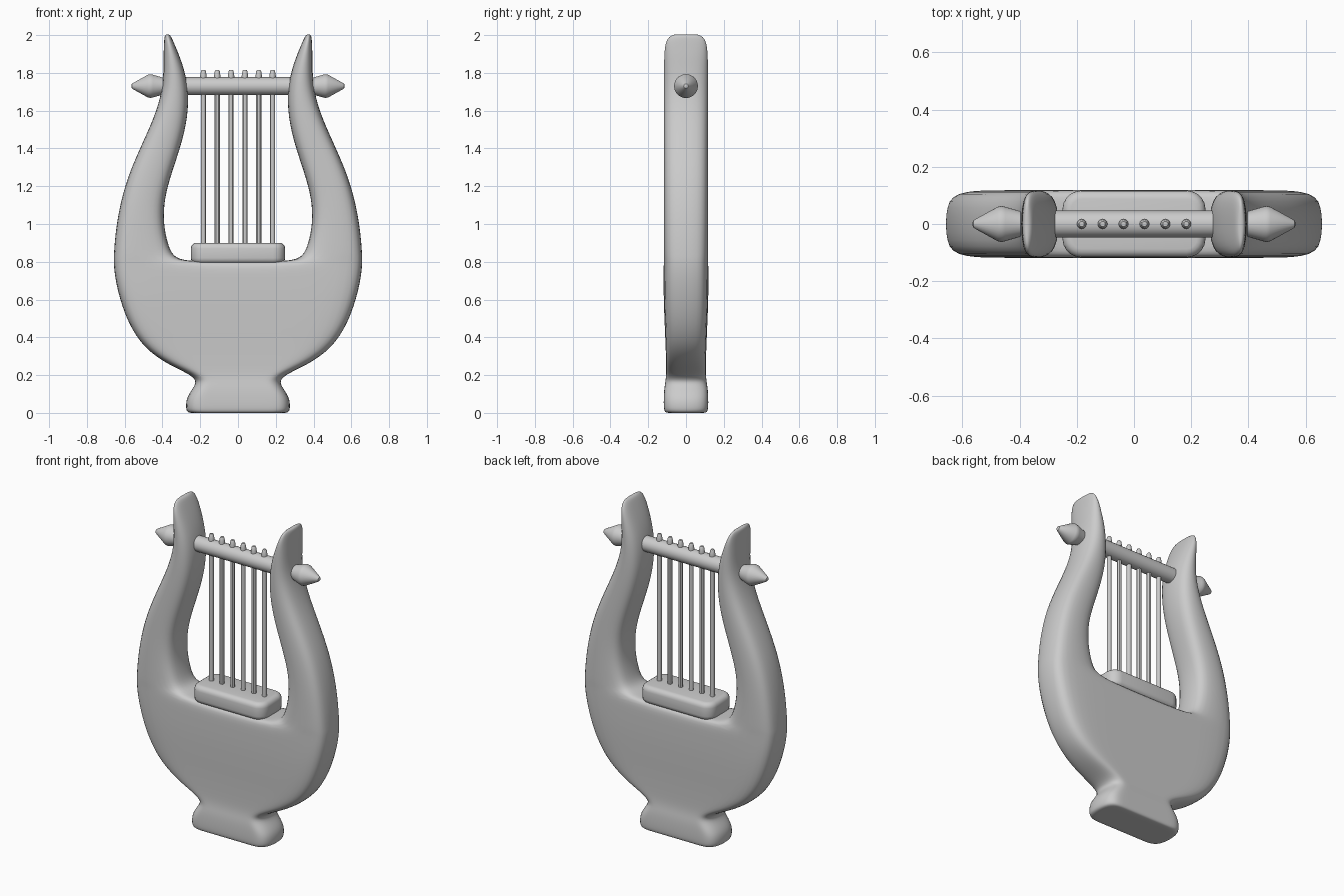
import bpy, bmesh, math
from mathutils import Matrix

if "Cube" in bpy.data.objects:
    bpy.data.objects.remove(bpy.data.objects["Cube"])


def add_object(name, bm):
    bmesh.ops.recalc_face_normals(bm, faces=bm.faces)
    mesh = bpy.data.meshes.new(name)
    bm.to_mesh(mesh)
    bm.free()
    obj = bpy.data.objects.new(name, mesh)
    bpy.context.collection.objects.link(obj)
    return obj


def smooth(obj, angle=None):
    bpy.ops.object.select_all(action='DESELECT')
    obj.select_set(True)
    bpy.context.view_layer.objects.active = obj
    if angle:
        bpy.ops.object.shade_smooth_by_angle(angle=math.radians(angle))
    else:
        bpy.ops.object.shade_smooth()


def lathe(name, profile, sides, matrix):
    """Capped rings of (radius, height), turned about z then placed."""
    bm = bmesh.new()
    rings = [[bm.verts.new((r * math.cos(k * math.tau / sides), r * math.sin(k * math.tau / sides), z))
              for k in range(sides)] for r, z in profile]
    for a, b in zip(rings, rings[1:]):
        for k in range(sides):
            n = (k + 1) % sides
            bm.faces.new((a[k], a[n], b[n], b[k]))
    bm.faces.new(rings[0])
    bm.faces.new(rings[-1])
    bm.transform(matrix)
    obj = add_object(name, bm)
    smooth(obj, 30)
    return obj


# Lyre body: half cage, mirrored and subdivided
# soundbox and foot rows: height, outer x, half depth
BODY = [(0, .235, .085), (0, .27, .112), (.025, .278, .118), (.08, .275, .118), (.13, .24, .115),
        (.17, .218, .108), (.205, .26, .105), (.245, .345, .105), (.29, .425, .106),
        (.36, .51, .108), (.47, .58, .113), (.6, .627, .118), (.72, .654, .119), (.8, .66, .119)]
# arm rows: height, outer x, inner x, half depth
ARM = [(.83, .659, .345, .119), (.9, .655, .372, .119), (1.0, .644, .393, .119),
       (1.13, .62, .39, .119), (1.27, .578, .35, .119), (1.43, .507, .295, .119),
       (1.57, .443, .264, .119), (1.7, .404, .26, .119), (1.8, .396, .278, .119),
       (1.88, .396, .305, .117), (1.94, .393, .33, .114), (1.985, .391, .35, .1),
       (2.005, .386, .362, .07)]

bm = bmesh.new()


def body_row(z, o, d):
    r = .045
    m = min(.315, o * .6)
    return [bm.verts.new((x, y, z)) for x, y in (
        (0, -d), (m, -d), (o - r, -d), (o, r - d), (o, d - r), (o - r, d), (m, d), (0, d))]


def arm_row(z, o, i, d):
    r, s = min(.045, (o - i) * .3), .045
    return [bm.verts.new((x, y, z)) for x, y in (
        (i + r, -d), (o - r, -d), (o, s - d), (o, d - s), (o - r, d), (i + r, d), (i, d - s), (i, s - d))]


rows = [body_row(*p) for p in BODY]
for a, b in zip(rows, rows[1:]):
    for k in range(7):
        bm.faces.new((a[k], a[k + 1], b[k + 1], b[k]))
f = rows[0]
for q in ((0, 1, 6, 7), (1, 2, 5, 6), (2, 3, 4, 5)):
    bm.faces.new([f[k] for k in q])

# floor between the arms
top, d = rows[-1], .119
c0, c1 = bm.verts.new((0, .045 - d, .8)), bm.verts.new((0, d - .045, .8))
i0, i1 = bm.verts.new((.28, .045 - d, .8)), bm.verts.new((.28, d - .045, .8))
bm.faces.new((top[0], top[1], i0, c0))
bm.faces.new((c0, i0, i1, c1))
bm.faces.new((c1, i1, top[6], top[7]))

# arms rising to a thin tip
rows = [top[1:7] + [i1, i0]] + [arm_row(*p) for p in ARM]
for a, b in zip(rows, rows[1:]):
    for k in range(8):
        n = (k + 1) % 8
        bm.faces.new((a[k], a[n], b[n], b[k]))
for q in ((0, 1, 2, 7), (7, 2, 3, 6), (6, 3, 4, 5)):
    bm.faces.new([rows[-1][k] for k in q])

body = add_object("lyre_body", bm)
mirror = body.modifiers.new("mirror", 'MIRROR')
mirror.use_clip = True
sub = body.modifiers.new("subdivision", 'SUBSURF')
sub.levels = sub.render_levels = 2
smooth(body)

# Rounded block holding the strings
bm = bmesh.new()
bmesh.ops.create_cube(bm, size=1, matrix=Matrix.Translation((0, 0, .845)) @ Matrix.Diagonal((.5, .234, .11, 1)))
uprights = [e for e in bm.edges if abs(e.verts[0].co.z - e.verts[1].co.z) > .05]
bmesh.ops.bevel(bm, geom=uprights, offset=.065, segments=5, profile=.5, affect='EDGES')
rims = [e for e in bm.edges if abs(e.verts[0].co.z - e.verts[1].co.z) < .01]
bmesh.ops.bevel(bm, geom=rims, offset=.03, segments=4, profile=.5, affect='EDGES')
smooth(add_object("string_block", bm), 40)

# Crossbar with pointed ends
along_x = Matrix.Translation((0, 0, 1.73)) @ Matrix.Rotation(math.pi / 2, 4, 'Y')
lathe("crossbar", [(.047, -.37), (.047, .37)], 32, along_x)
for side, name in ((1, "right"), (-1, "left")):
    turn = Matrix.Rotation(0 if side == 1 else math.pi, 4, 'Z')
    lathe("finial_" + name, [(.04, .36), (.044, .395), (.06, .45), (.063, .463), (.06, .477),
                             (.018, .553), (.012, .562), (.004, .565)], 32, turn @ along_x)

# Strings with small pegs above the crossbar
for k in range(6):
    place = Matrix.Translation((-.183 + k * .0732, 0, 0))
    lathe(f"string_{k + 1}", [(.0135, .87), (.0135, 1.74)], 12, place)
    lathe(f"peg_{k + 1}", [(.017, 1.74), (.017, 1.785), (.013, 1.81), (.009, 1.816)], 12, place)
